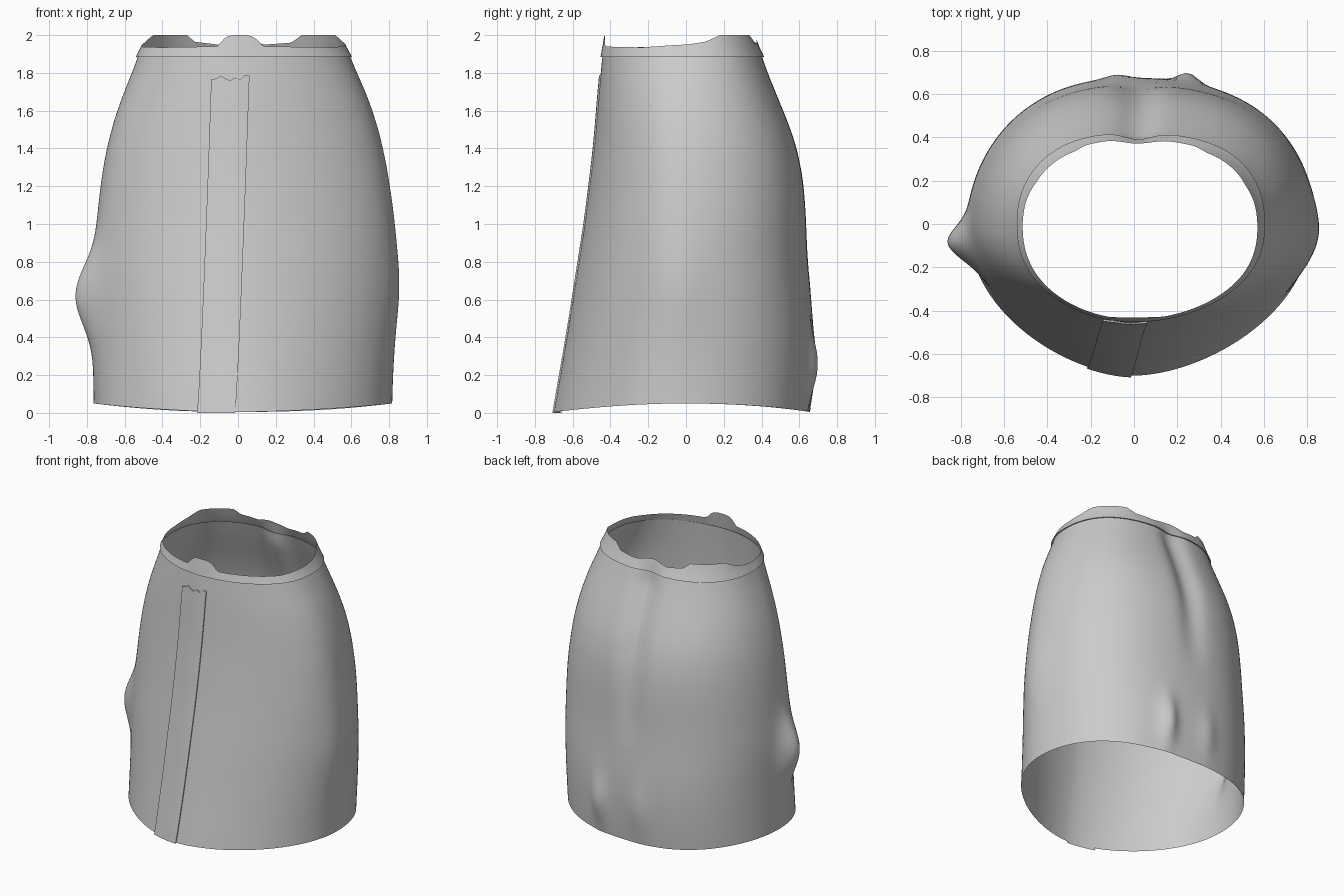
import bpy, math

if "Cube" in bpy.data.objects:
    bpy.data.objects.remove(bpy.data.objects["Cube"])

# single cloth colour
cloth = bpy.data.materials.new("grey cloth")
cloth.diffuse_color = (0.6, 0.6, 0.6, 1)
cloth.use_nodes = True
cloth.node_tree.nodes["Principled BSDF"].inputs["Base Color"].default_value = cloth.diffuse_color

# outline reach by height: (z, value)
RIGHT = [(0, .815), (.2, .82), (.4, .83), (.68, .84), (1, .83), (1.2, .805),
         (1.4, .77), (1.6, .715), (1.75, .655), (1.89, .587), (2, .55)]
LEFT = [(0, .765), (.25, .765), (.7, .77), (1.1, .74), (1.3, .715),
        (1.45, .685), (1.65, .625), (1.8, .56), (1.89, .525), (2, .495)]
FRONT = [(0, .70), (.4, .63), (1, .535), (1.4, .485), (1.77, .455), (2, .43)]
BACK = [(0, .655), (.2, .672), (.45, .675), (.6, .662), (.8, .648), (1.15, .637), (1.35, .61),
        (1.5, .565), (1.7, .48), (1.89, .405), (2, .37)]
# torn top edge: (angle in degrees, z)
RIM = [(0, 1.95), (12, 1.965), (24, 2), (58, 2), (66, 1.96), (80, 1.95), (90, 1.975),
       (98, 1.95), (112, 1.965), (118, 2), (152, 2), (166, 1.96), (180, 1.94),
       (220, 1.935), (258, 1.94), (263, 1.99), (267, 2), (275, 2), (279, 1.985),
       (283, 1.94), (330, 1.935), (360, 1.95)]


def lerp(keys, v):
    for (a, p), (b, q) in zip(keys, keys[1:]):
        if v <= b:
            return p + (q - p) * max(0, v - a) / (b - a)
    return keys[-1][1]


def reach(keys, z):
    # average nearby samples to round off the profile, less so at the ends
    w = min(.12, max(.005, z), max(.005, 2 - z))
    return sum(lerp(keys, z + w * k / 4) for k in range(-4, 5)) / 9


def bump(v, centre, width):
    return math.exp(-((v - centre) / width) ** 2)


def surface(t, z, out=0.0):
    """Point on the cloth at angle t and height z."""
    c, s = math.cos(t), math.sin(t)
    # fuller at the back, flatter at the front, squarer at the waist
    e = 2 / (2.03 + .24 * s + .14 * c * max(0, s) + .28 * max(0, z - 1) ** 2)
    x = math.copysign(abs(c) ** e, c) * (reach(RIGHT if c > 0 else LEFT, z) + out)
    y = math.copysign(abs(s) ** e, s) * (reach(BACK if s > 0 else FRONT, z) + out)
    if s > 0:
        # centre crease at the back, and two folds near the hem
        k = min(1, max(0, (z - .7) / .7)) * min(1, max(0.2, (2.0 - z) / .2))
        y -= .05 * k * bump(x, .02, .085)
        y += .018 * bump(x, -.08, .07) * bump(z, .25, .17)
        y += .045 * bump(x, .25, .06) * bump(z, .25, .17)
    if c < 0:
        # pointed bulge on the left
        x -= .10 * bump(y, -.09, .10) * bump(z, .62, .22)
    else:
        # soft bulge on the right
        x += .017 * bump(y, -.05, .15) * bump(z, .68, .25)
    return x, y, z


def grid(name, rows, closed=True):
    n = len(rows[0])
    verts = [p for r in rows for p in r]
    faces = []
    for j in range(len(rows) - 1):
        for i in range(n if closed else n - 1):
            k = (i + 1) % n
            faces.append((j * n + i, j * n + k, (j + 1) * n + k, (j + 1) * n + i))
    me = bpy.data.meshes.new(name)
    me.from_pydata(verts, [], faces)
    me.materials.append(cloth)
    ob = bpy.data.objects.new(name, me)
    bpy.context.collection.objects.link(ob)
    bpy.context.view_layer.objects.active = ob
    ob.select_set(True)
    bpy.ops.object.shade_smooth_by_angle(angle=math.radians(35))
    ob.select_set(False)
    return ob


N = 180
ANGLES = [2 * math.pi * i / N for i in range(N)]


def hem(t):
    # hem rises towards both sides
    return .005 + .045 * math.cos(t) ** 2


# skirt body
ROWS = 48
body = []
for j in range(ROWS + 1):
    f = j / ROWS
    body.append([surface(t, hem(t) * (1 - f) + 1.89 * f) for t in ANGLES])
grid("skirt_body", body)

# waistband with a small lower ledge and a torn upper edge
band = [[surface(t, 1.887) for t in ANGLES], [surface(t, 1.885, .01) for t in ANGLES]]
for j in range(1, 6):
    f = j / 5
    band.append([surface(t, 1.885 * (1 - f) + lerp(RIM, math.degrees(t)) * f,
                         .01 - .008 * f) for t in ANGLES])
grid("waistband", band)


# front strip: thin raised panel slanting to the left at the hem
def front_point(x, z, out):
    lo, hi = math.radians(225), math.radians(315)
    for _ in range(30):
        mid = (lo + hi) / 2
        if surface(mid, z)[0] < x:
            lo = mid
        else:
            hi = mid
    return surface(lo, z, out)


TOP = [1.765, 1.77, 1.785, 1.77, 1.76, 1.775, 1.765, 1.785, 1.785]
strip = []
for j in range(31):
    f = j / 30
    row = []
    for i, top in enumerate(TOP):
        z = top * f
        left = -.215 + .075 * f ** .8
        x = left + .2 * i / 8
        if i == 0:
            row.append(front_point(x, z, 0))
        row.append(front_point(x, z, .008))
        if i == 8:
            row.append(front_point(x, z, 0))
    strip.append(row)
strip.append([front_point(p[0], p[2], 0) for p in strip[-1]])
grid("front_strip", strip, closed=False)
